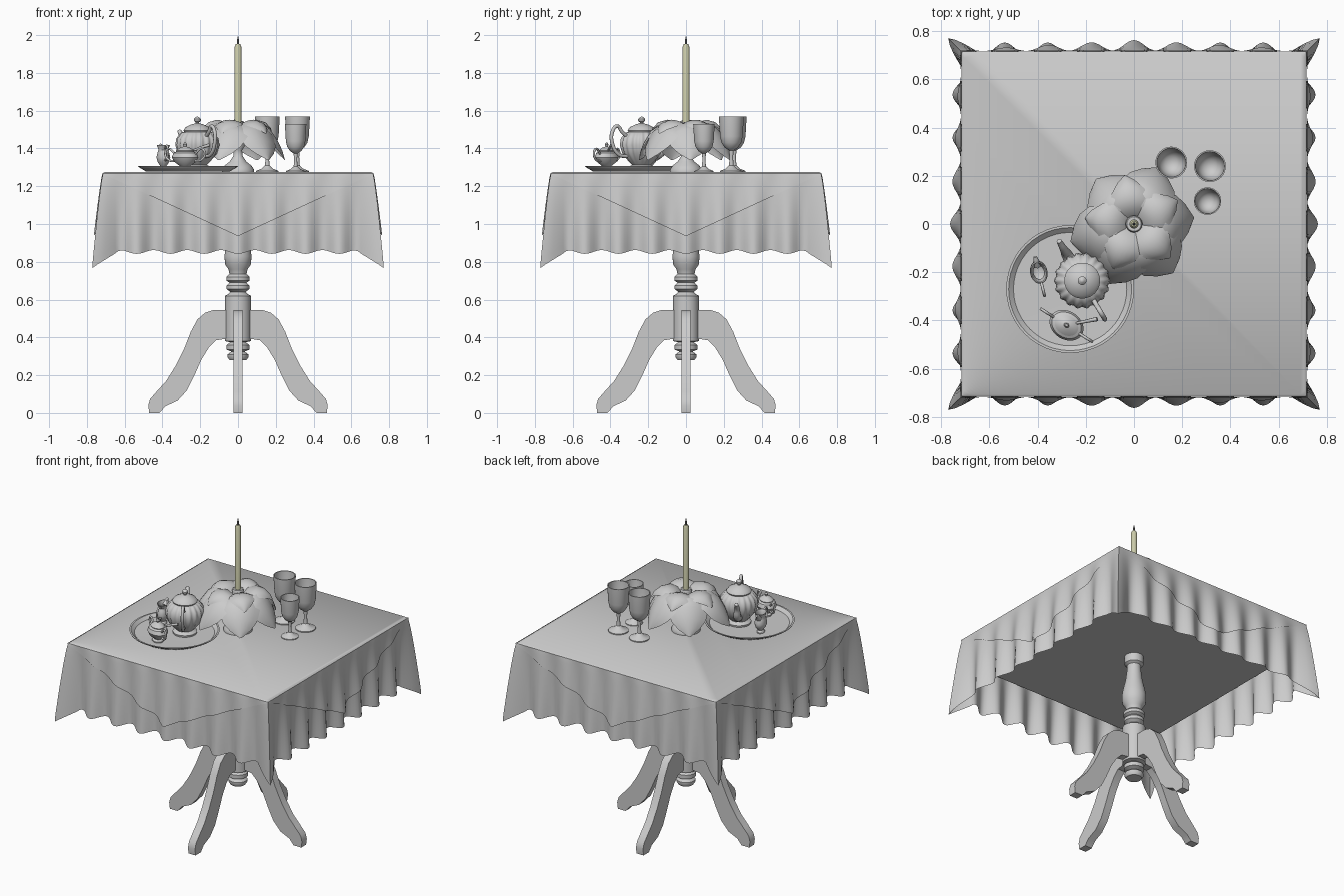
import bpy, bmesh, math, random
from math import sin, cos, pi
from mathutils import Vector, Matrix

random.seed(4)
cube = bpy.data.objects.get("Cube")
if cube:
    bpy.data.objects.remove(cube, do_unlink=True)


def material(name, colour):
    m = bpy.data.materials.new(name)
    m.use_nodes = True
    m.diffuse_color = (*colour, 1)
    m.node_tree.nodes["Principled BSDF"].inputs["Base Color"].default_value = (*colour, 1)
    return m


GREY = material("plain grey", (0.6, 0.6, 0.6))
WAX = material("pale wax", (0.6, 0.6, 0.4))
WICK = material("dark wick", (0.15, 0.15, 0.15))


def finish(name, bm, mat=GREY, angle=40, recalc=True):
    bmesh.ops.remove_doubles(bm, verts=bm.verts, dist=0.0001)
    if recalc:
        bmesh.ops.recalc_face_normals(bm, faces=bm.faces)
    mesh = bpy.data.meshes.new(name)
    bm.to_mesh(mesh)
    bm.free()
    ob = bpy.data.objects.new(name, mesh)
    bpy.context.collection.objects.link(ob)
    mesh.materials.append(mat)
    bpy.ops.object.select_all(action='DESELECT')
    ob.select_set(True)
    bpy.context.view_layer.objects.active = ob
    bpy.ops.object.shade_smooth_by_angle(angle=math.radians(angle))
    return ob


def grid(bm, rows, closed=False):
    """Skin rows of points with quads."""
    vs = [[bm.verts.new(p) for p in row] for row in rows]
    n = len(vs[0])
    for a, b in zip(vs, vs[1:]):
        for i in range(n if closed else n - 1):
            j = (i + 1) % n
            bm.faces.new((a[i], a[j], b[j], b[i]))
    return vs


def lathe(name, profile, at=(0, 0, 0), seg=32, scale=1, squash=1, turn=0, ribs=0, mat=GREY):
    """Spin (radius, height) points; ribs flute the wide part."""
    bm = bmesh.new()
    widest = max(r for r, z in profile)
    rows = []
    for r, z in profile:
        row = []
        for i in range(seg):
            a = 2 * pi * i / seg
            k = r * scale
            if ribs and r > widest * 0.75:
                k *= 1 + 0.035 * cos(ribs * a)
            p = Matrix.Rotation(turn, 3, 'Z') @ Vector((k * cos(a), k * sin(a) * squash, z * scale))
            row.append(p + Vector(at))
        rows.append(row)
    grid(bm, rows, True)
    return finish(name, bm, mat)


def tube(name, points, radius, at, turn):
    """Bent tube in a vertical plane; points are (distance out, height)."""
    cu = bpy.data.curves.new(name, 'CURVE')
    cu.dimensions = '3D'
    cu.bevel_depth = 1
    cu.bevel_resolution = 2
    cu.resolution_u = 5
    cu.use_fill_caps = True
    sp = cu.splines.new('BEZIER')
    sp.bezier_points.add(len(points) - 1)
    for i, (bp, (d, z)) in enumerate(zip(sp.bezier_points, points)):
        bp.co = (at[0] + d * cos(turn), at[1] + d * sin(turn), at[2] + z)
        bp.handle_left_type = bp.handle_right_type = 'AUTO'
        f = i / (len(points) - 1)
        bp.radius = radius[0] * (1 - f) + radius[1] * f
    ob = bpy.data.objects.new(name, cu)
    bpy.context.collection.objects.link(ob)
    cu.materials.append(GREY)
    bpy.ops.object.select_all(action='DESELECT')
    ob.select_set(True)
    bpy.context.view_layer.objects.active = ob
    bpy.ops.object.convert(target='MESH')
    bpy.ops.object.shade_smooth_by_angle(angle=math.radians(50))


# Pedestal
lathe("pedestal", [(0, .28), (.045, .28), (.055, .295), (.055, .31), (.035, .325), (.06, .335), (.06, .36),
                   (.04, .375), (.068, .38), (.068, .62), (.05, .63), (.04, .64), (.06, .655), (.06, .675),
                   (.045, .69), (.062, .7), (.062, .72), (.045, .735), (.05, .76), (.068, .785), (.072, .83),
                   (.066, .87), (.05, .94), (.04, 1.02), (.04, 1.04), (.056, 1.05), (.056, 1.1), (0, 1.1)])

# Four curved legs
LEG = [(.05, .545), (.13, .545), (.175, .53), (.215, .495), (.25, .43), (.285, .34), (.33, .25), (.38, .17),
       (.43, .115), (.465, .075), (.475, .04), (.47, 0), (.415, 0), (.385, .035), (.32, .065), (.27, .12),
       (.23, .2), (.195, .28), (.155, .345), (.115, .385), (.05, .395)]
for i, side in enumerate(("left", "back", "right", "front")):
    bm = bmesh.new()
    face = bm.faces.new([bm.verts.new((x, -.025, z)) for x, z in LEG])
    ext = bmesh.ops.extrude_face_region(bm, geom=[face])
    bmesh.ops.translate(bm, vec=(0, .05, 0), verts=[v for v in ext["geom"] if isinstance(v, bmesh.types.BMVert)])
    bmesh.ops.rotate(bm, matrix=Matrix.Rotation(i * pi / 2, 3, 'Z'), verts=bm.verts)
    finish(side + "_leg", bm, angle=30)

# Table top hidden under the cloth
bm = bmesh.new()
bmesh.ops.create_cube(bm, size=1, matrix=Matrix.Translation((0, 0, 1.18)) @ Matrix.Diagonal((1.38, 1.38, .16, 1)))
finish("table_top", bm)

# Tablecloth and the crossed overlay with a point on each side
HALF, TOP, DROP = .715, 1.268, .42


def corner(u):
    return max(0, (abs(u) - .6) / (HALF - .6))


def hem(u):
    return .852 - .01 * cos(8 * pi * u / HALF) - .075 * corner(u) ** 2


def point_hem(u):
    return TOP - .002 - .33 * (1 - abs(u) / HALF)


def drape(bottom, lift, flare, steps=88, rows=12):
    out = []
    for k in range(rows + 1):
        ring = []
        for s in range(4):
            for i in range(steps):
                u = HALF * (2 * i / steps - 1)
                z = TOP + (bottom(u) - TOP) * k / rows
                t = (TOP - z) / DROP
                wave = .012 + .026 * cos(8 * pi * u / HALF) + .012 * corner(u)
                d = wave * min(t, 1.15) ** .8 + lift + flare * t
                along = u + math.copysign(corner(u) * d, u)
                ring.append(Matrix.Rotation(s * pi / 2, 3, 'Z') @ Vector((along, -HALF - d, z)))
        out.append(ring)
    return out


bm = bmesh.new()
rows = drape(hem, 0, 0)
rim = [Vector((p.x * .988, p.y * .988, 1.275)) for p in rows[0]]
rings = grid(bm, [rim] + rows, True)
bm.faces.new(rings[0])
finish("tablecloth", bm)
bm = bmesh.new()
grid(bm, drape(point_hem, .003, .018), True)
finish("cloth_overlay", bm)

# Candle, wick and holder
lathe("candle", [(0, 1.36), (.019, 1.36), (.019, 1.935), (.012, 1.952), (0, 1.955)], seg=16, mat=WAX)
lathe("wick", [(0, 1.95), (.006, 1.95), (.006, 1.97), (0, 2)], seg=8, mat=WICK)
lathe("candle_holder", [(0, 1.275), (.085, 1.275), (.085, 1.288), (.07, 1.31), (.045, 1.33), (.025, 1.36),
                        (.022, 1.39), (.04, 1.42), (.04, 1.45), (.025, 1.48), (.035, 1.53), (.03, 1.54), (0, 1.54)])


# Drooping petals round the candle
def petal(name, angle, spine):
    bm = bmesh.new()
    rows = []
    for r, z, w in spine:
        row = []
        for j in range(9):
            v = j / 4 - 1
            p = Vector((r - .25 * w * v * v, w * v, z - .3 * w * v * v))
            row.append(Matrix.Rotation(angle, 3, 'Z') @ p)
        rows.append(row)
    grid(bm, rows)
    finish(name, bm, angle=60)


for i in range(6):
    k = random.uniform(.93, 1.06)
    petal(f"outer_petal_{i}", i * pi / 3 + random.uniform(-.12, .12) + .2,
          [(.03, 1.5, .03), (.08, 1.535, .075), (.13, 1.535, .105), (.18 * k, 1.5, .12),
           (.22 * k, 1.44, .1), (.245 * k, 1.39, .06), (.26 * k, 1.34, .005)])
for i in range(5):
    petal(f"inner_petal_{i}", i * 2 * pi / 5 + .5,
          [(.025, 1.5, .02), (.06, 1.54, .05), (.11, 1.552, .08), (.155, 1.54, .07), (.19, 1.51, .035), (.205, 1.48, .004)])

# Goblets
GOBLET = [(0, 0), (.06, 0), (.06, .006), (.03, .018), (.012, .035), (.009, .08), (.013, .115), (.035, .13),
          (.052, .155), (.06, .19), (.066, .295), (.06, .295), (.054, .19), (.045, .16), (.025, .14), (0, .135)]
for i, (x, y, k) in enumerate([(.155, .255, 1), (.315, .24, 1), (.305, .095, .86)]):
    lathe(f"goblet_{i}", GOBLET, (x, y, 1.275), scale=k)

# Round tray
lathe("tray", [(0, 1.277), (.22, 1.277), (.262, 1.302), (.265, 1.308), (.255, 1.308), (.235, 1.29), (0, 1.288)],
      (-.265, -.27, 0), seg=48)

# Teapot
POT = (-.215, -.235, 1.288)
lathe("teapot", [(0, 0), (.07, 0), (.072, .012), (.05, .025), (.07, .045), (.1, .085), (.113, .13), (.108, .165),
                 (.085, .195), (.07, .2), (.074, .208), (.062, .225), (.03, .24), (.01, .245), (.009, .25),
                 (.018, .258), (.018, .268), (.008, .278), (0, .282)], POT, seg=108, ribs=18)
tube("teapot_spout", [(.08, .07), (.13, .1), (.15, .16), (.19, .205)], (.028, .011), POT, 2.1)
tube("teapot_handle", [(.09, .07), (.14, .08), (.18, .14), (.18, .2), (.15, .23), (.12, .2), (.09, .175)],
     (.01, .01), POT, -1.04)

# Sugar bowl with two handles
BOWL = (-.28, -.42, 1.288)
lathe("sugar_bowl", [(0, 0), (.04, 0), (.04, .008), (.028, .018), (.06, .04), (.075, .065), (.065, .088), (.05, .095),
                     (.052, .1), (.03, .115), (.008, .122), (.012, .132), (.006, .142), (0, .144)],
     BOWL, squash=.78, turn=-.57)
for name, turn in (("front", -.57), ("back", pi - .57)):
    tube(f"sugar_bowl_{name}_handle", [(.06, .045), (.1, .05), (.125, .085), (.105, .11), (.065, .085)],
         (.006, .006), BOWL, turn)
tube("sugar_spoon", [(.03, .095), (.08, .115), (.13, .13)], (.005, .009), BOWL, .2)

# Cream jug
JUG = (-.395, -.2, 1.288)
lathe("cream_jug", [(0, 0), (.03, 0), (.03, .008), (.02, .018), (.04, .04), (.048, .065), (.04, .09), (.034, .105),
                    (.046, .13), (.041, .13), (.029, .105), (.034, .08), (0, .06)], JUG, squash=.75, turn=1.8)
tube("cream_jug_lip", [(.03, .1), (.048, .12), (.066, .132)], (.018, .007), JUG, 1.8)
tube("cream_jug_handle", [(.04, .05), (.075, .055), (.1, .09), (.085, .125), (.04, .115)], (.006, .006), JUG, -1.33)
